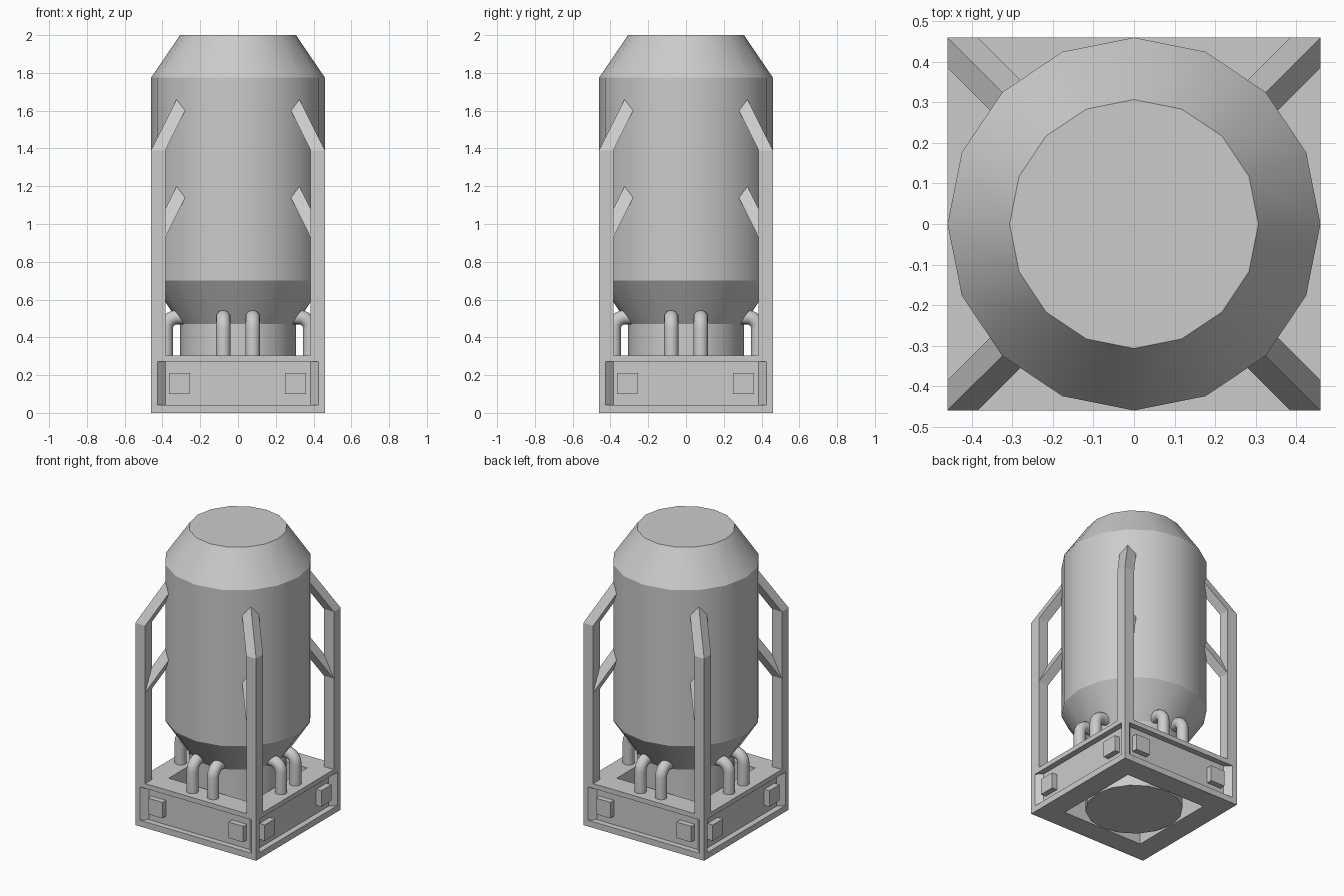
import bpy, bmesh
from math import sin, cos, pi
from mathutils import Matrix, Vector

if "Cube" in bpy.data.objects:
    bpy.data.objects.remove(bpy.data.objects["Cube"])


def make(name, verts, faces, smooth=False):
    """Create an object with merged vertices and outward normals."""
    bm = bmesh.new()
    vs = [bm.verts.new(v) for v in verts]
    for f in faces:
        bm.faces.new([vs[i] for i in f])
    bmesh.ops.remove_doubles(bm, verts=bm.verts, dist=1e-4)
    bmesh.ops.recalc_face_normals(bm, faces=bm.faces)
    mesh = bpy.data.meshes.new(name)
    bm.to_mesh(mesh)
    bm.free()
    ob = bpy.data.objects.new(name, mesh)
    bpy.context.collection.objects.link(ob)
    if smooth:
        bpy.context.view_layer.objects.active = ob
        ob.select_set(True)
        bpy.ops.object.shade_smooth_by_angle(angle=pi / 6)
        ob.select_set(False)
    return ob


def four_fold(verts, faces):
    """Repeat a part on all four sides around z."""
    V, F = [], []
    for k in range(4):
        rot = Matrix.Rotation(k * pi / 2, 3, 'Z')
        F += [[i + len(V) for i in f] for f in faces]
        V += [rot @ Vector(v) for v in verts]
    return V, F


def skin(rings):
    """Join equal rings of points into a capped tube."""
    n = len(rings[0])
    V = [p for r in rings for p in r]
    F = [(a * n + i, a * n + (i + 1) % n, (a + 1) * n + (i + 1) % n, (a + 1) * n + i)
         for a in range(len(rings) - 1) for i in range(n)]
    F += [list(range(n)), list(range(len(V) - n, len(V)))]
    return V, F


def square(x0, x1, y0, y1, z):
    return [(x0, y0, z), (x1, y0, z), (x1, y1, z), (x0, y1, z)]


def rect(x, y, z0, z1):
    return [(-x, y, z0), (x, y, z0), (x, y, z1), (-x, y, z1)]


R = 0.46      # half width of base and tank radius
H = 0.305     # deck height

# Tank: sixteen-sided lathe
profile = [(0.307, 0), (0.307, 0.47), (R, 0.70), (R, 1.775), (0.307, 2.0)]
make("tank", *skin([[(r * cos(i * pi / 8), r * sin(i * pi / 8), z) for i in range(16)]
                    for r, z in profile]), smooth=True)

# Base: square ring with a recessed panel on each side
loops = [rect(0.31, -0.31, 0, H), rect(R, -R, 0, H),
         rect(0.425, -R, 0.042, 0.272), rect(0.385, -0.42, 0.042, 0.272)]
verts = [p for l in loops for p in l]
faces = [(0, 1, 2, 3), (0, 1, 5, 4), (3, 2, 6, 7), (12, 13, 14, 15)]
for a in (4, 8):
    faces += [(a + i, a + (i + 1) % 4, a + 4 + (i + 1) % 4, a + 4 + i) for i in range(4)]
make("base_frame", *four_fold(verts, faces))

# Blocks near both ends of every panel
for label, x in (("left", -0.31), ("right", 0.305)):
    block = skin([square(x - 0.055, x + 0.055, -0.459, -0.415, z) for z in (0.1, 0.21)])
    make(label + "_panel_blocks", *four_fold(*block))

# Corner posts and the slanted braces that run into the tank
P = 0.385
make("corner_posts", *four_fold(*skin([square(-R, -P, -R, -P, z) for z in (H, 1.39)])))
for label, z in (("upper", 1.39), ("lower", 0.93)):
    bar = skin([square(d - R, d - P, d - R, d - P, z + 2 * d) for d in (0, 0.18)])
    make(label + "_braces", *four_fold(*bar))

# Pipes: rise from the deck and bend into the tank
r, bend = 0.038, 0.06
path = [(-0.382, 0.29, 0)]
path += [(-0.382 + bend * (1 - cos(t)), 0.447 + bend * sin(t), t)
         for t in [i * pi / 12 for i in range(7)]]
path += [(-0.27, 0.507, pi / 2)]
for label, x in (("left", -0.078), ("right", 0.078)):
    rings = [[(x + r * cos(a), y - r * sin(a) * cos(t), z + r * sin(a) * sin(t))
              for a in [j * pi / 8 for j in range(16)]] for y, z, t in path]
    make(label + "_pipes", *four_fold(*skin(rings)), smooth=True)
